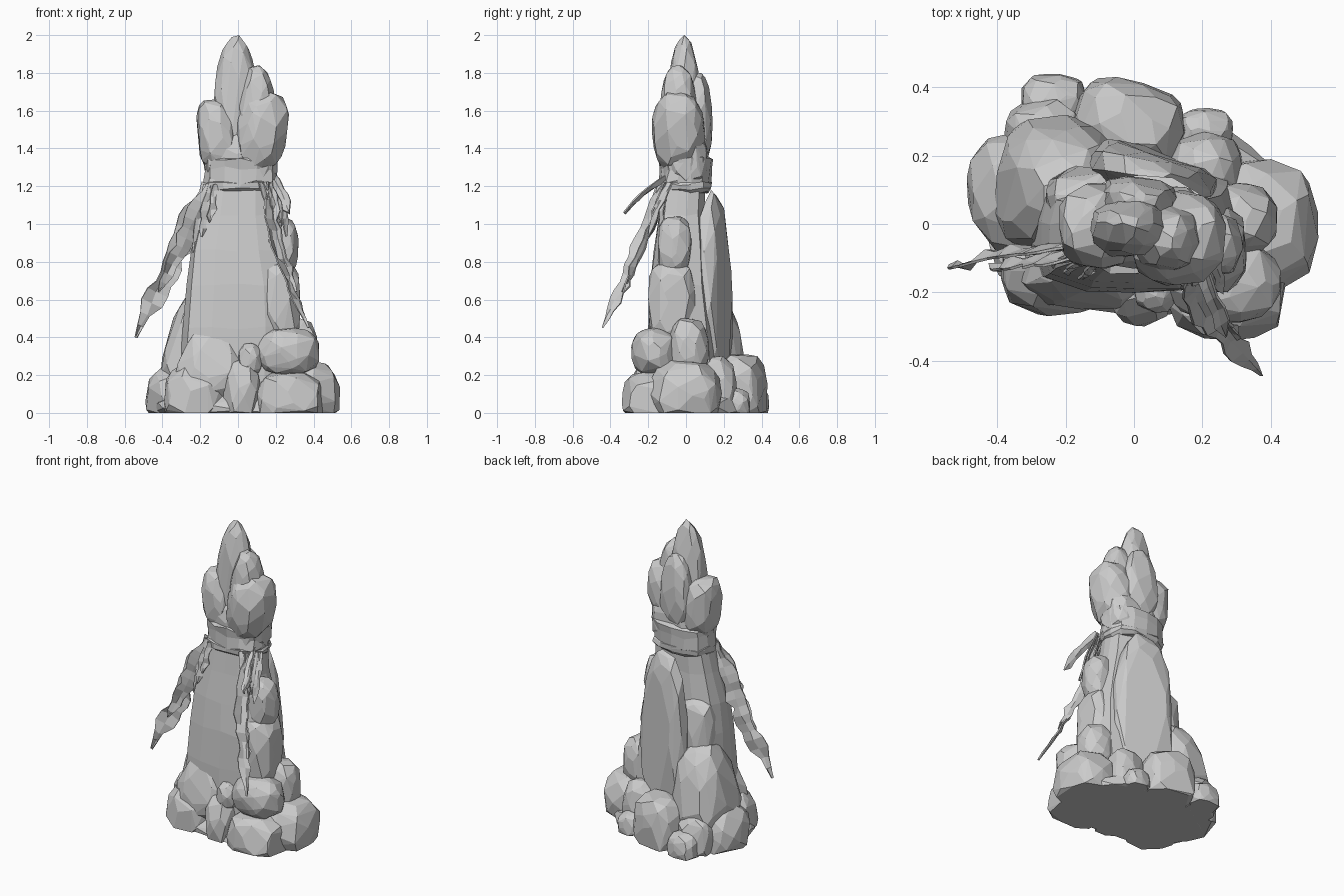
import bpy, bmesh, math, random
from mathutils import Vector, Matrix

cube = bpy.data.objects.get("Cube")
if cube:
    bpy.data.objects.remove(cube, do_unlink=True)

stone = bpy.data.materials.new("pale_grey_stone")
stone.use_nodes = True
GREY = (0.6, 0.6, 0.6, 1)
stone.diffuse_color = GREY
stone.node_tree.nodes["Principled BSDF"].inputs["Base Color"].default_value = GREY


def finish(bm, name):
    bmesh.ops.recalc_face_normals(bm, faces=bm.faces)
    mesh = bpy.data.meshes.new(name)
    bm.to_mesh(mesh)
    bm.free()
    mesh.materials.append(stone)
    obj = bpy.data.objects.new(name, mesh)
    bpy.context.collection.objects.link(obj)
    return obj


def rock(name, x, y, z, taper=0.0, yaw=0.0, lean=0.0, power=2.7, count=70):
    """Faceted boulder: convex hull of jittered points filling the given bounds."""
    rng = random.Random(name)
    golden = math.pi * (3 - math.sqrt(5))
    points = []
    for i in range(count):
        h = 1 - 2 * (i + 0.5) / count
        a = i * golden + rng.uniform(-0.35, 0.35)
        r = math.sqrt(1 - h * h)
        p = Vector((r * math.cos(a), r * math.sin(a), h))
        norm = sum(abs(c) ** power for c in p) ** (1 / power)
        p *= rng.uniform(0.94, 1.0) / norm
        t = (p.z + 1) / 2
        p.x = p.x * (1 - taper * t * t) + lean * p.z
        p.y *= 1 - taper * t * t
        points.append(p)
    # fit the point cloud to the bounds
    bounds = (x, y, z)
    for k in range(3):
        low = min(p[k] for p in points)
        span = max(p[k] for p in points) - low
        a, b = bounds[k]
        for p in points:
            p[k] = a + (b - a) * (p[k] - low) / span
    middle = Vector([sum(b) / 2 for b in bounds])
    turn = Matrix.Rotation(yaw, 3, 'Z')
    bm = bmesh.new()
    for p in points:
        p = turn @ (p - middle) + middle
        bm.verts.new((p.x, p.y, max(p.z, 0)))
    bmesh.ops.remove_doubles(bm, verts=bm.verts, dist=0.004)
    hull = bmesh.ops.convex_hull(bm, input=bm.verts)
    loose = {v for v in hull["geom_interior"] + hull["geom_unused"]
             if isinstance(v, bmesh.types.BMVert)}
    bmesh.ops.delete(bm, geom=list(loose), context='VERTS')
    bmesh.ops.dissolve_limit(bm, angle_limit=0.12, verts=bm.verts, edges=bm.edges)
    return finish(bm, name)


def loft(name, rings, sides=14, power=3.0, jitter=0.006):
    """Closed stack of rounded-box rings given as (z, x0, x1, y0, y1)."""
    rng = random.Random(name)
    bm = bmesh.new()
    loops = []
    for z, x0, x1, y0, y1 in rings:
        loop = []
        for i in range(sides):
            a = math.tau * (i + 0.5) / sides
            c, s = math.cos(a), math.sin(a)
            n = (abs(c) ** power + abs(s) ** power) ** (1 / power)
            loop.append(bm.verts.new((
                (x0 + x1) / 2 + (x1 - x0) / 2 * c / n + rng.uniform(-jitter, jitter),
                (y0 + y1) / 2 + (y1 - y0) / 2 * s / n + rng.uniform(-jitter, jitter),
                z + rng.uniform(-jitter, jitter) * 2)))
        loops.append(loop)
    for low, high in zip(loops, loops[1:]):
        for i in range(sides):
            j = (i + 1) % sides
            bm.faces.new((low[i], low[j], high[j], high[i]))
    bm.faces.new(loops[0])
    bm.faces.new(loops[-1])
    return finish(bm, name)


def ribbon(name, path, across, width, steps=4):
    """Tattered cloth strip with ragged edges and a pointed end."""
    rng = random.Random(name)
    path = [Vector(p) for p in path]
    across = Vector(across).normalized()
    fold = across.cross(path[-1] - path[0]).normalized()
    spine = [a.lerp(b, i / steps) for a, b in zip(path, path[1:]) for i in range(steps)]
    spine.append(path[-1])
    bm = bmesh.new()
    rows = []
    for i, p in enumerate(spine):
        t = i / (len(spine) - 1)
        w = width * min(1, 0.55 + 2 * t, 4 * (1 - t) + 0.08) / 2
        left, right = (w * rng.uniform(0.5, 1.25) for _ in range(2))
        crease = fold * rng.uniform(-0.2, 0.2) * width
        rows.append([bm.verts.new(q) for q in
                     (p - across * left, p + crease, p + across * right)])
    for a, b in zip(rows, rows[1:]):
        for k in range(2):
            bm.faces.new((a[k], a[k + 1], b[k + 1], b[k]))
    obj = finish(bm, name)
    thick = obj.modifiers.new("thickness", 'SOLIDIFY')
    thick.thickness = 0.008
    thick.offset = 0
    return obj


# Central pillar with its flanking slabs
loft("pillar", [
    (0.02, -0.32, 0.3, -0.2, 0.2),
    (0.45, -0.29, 0.3, -0.2, 0.16),
    (0.68, -0.27, 0.28, -0.19, 0.13),
    (0.86, -0.25, 0.24, -0.17, 0.11),
    (1.05, -0.2, 0.2, -0.145, 0.1),
    (1.25, -0.16, 0.18, -0.12, 0.1)], power=4, jitter=0.004)
rock("back_slab", (-0.14, 0.25), (0.06, 0.22), (0.1, 1.18), taper=0.25, yaw=-0.3, power=2.9)
rock("back_left_block", (-0.26, -0.02), (-0.06, 0.17), (0.3, 0.9), power=3.5)
rock("side_column_lower", (0.12, 0.33), (-0.2, 0.05), (0.36, 0.8), power=3.8)
rock("side_column_upper", (0.12, 0.32), (-0.15, 0.03), (0.72, 1.04), power=3)

# Boulders on the ground
rock("base_core", (-0.44, 0.46), (-0.27, 0.31), (-0.1, 0.14))
rock("left_base", (-0.49, -0.08), (-0.09, 0.27), (-0.1, 0.27))
rock("front_left_base", (-0.39, -0.06), (-0.27, 0.06), (-0.1, 0.26))
rock("front_middle_base", (-0.08, 0.12), (-0.3, -0.02), (-0.1, 0.29))
rock("front_right_base", (0.1, 0.45), (-0.34, 0.02), (-0.1, 0.22), power=3.2)
rock("right_base", (0.2, 0.54), (-0.2, 0.19), (-0.1, 0.28))
rock("back_right_base", (0.1, 0.32), (0.06, 0.27), (-0.1, 0.3))
rock("back_right_pebble", (0.13, 0.29), (0.2, 0.34), (-0.05, 0.13))
rock("back_base", (-0.18, 0.15), (0.16, 0.42), (-0.1, 0.31), yaw=-0.3, power=3.2)
rock("back_left_base", (-0.38, -0.14), (0.14, 0.37), (-0.08, 0.24))
rock("back_left_pebble", (-0.33, -0.14), (0.27, 0.44), (-0.06, 0.15))

# Boulders leaning on the pillar
rock("left_tall_boulder", (-0.41, -0.02), (-0.1, 0.32), (0.0, 0.64), taper=0.4, lean=0.08)
rock("front_left_peak", (-0.34, 0.06), (-0.25, 0.0), (0.05, 0.52), taper=0.85, power=3.2)
rock("front_right_boulder", (0.1, 0.43), (-0.29, -0.05), (0.2, 0.45))
rock("right_boulder", (0.2, 0.42), (-0.09, 0.12), (0.18, 0.5))
rock("front_small_stone", (0.0, 0.13), (-0.26, -0.1), (0.2, 0.37))

# Crown of stones
rock("crown_core", (-0.18, 0.21), (-0.13, 0.12), (1.18, 1.5), power=3.5)
rock("crown_left_lobe", (-0.22, 0.0), (-0.13, 0.12), (1.27, 1.66), lean=-0.18, power=3)
rock("crown_right_lobe", (-0.01, 0.27), (-0.18, 0.1), (1.28, 1.7), lean=0.18, power=2.6)
rock("crown_spire", (-0.13, 0.11), (-0.1, 0.08), (1.3, 2.0), taper=0.25, power=2.3)
rock("crown_shoulder", (0.0, 0.2), (-0.14, 0.06), (1.4, 1.84), taper=0.2)
rock("crown_back_shard", (-0.1, 0.13), (0.0, 0.14), (1.33, 1.8), taper=0.35, yaw=-0.15)

# Cloth wrapped around the neck
loft("cloth_band_lower", [
    (1.17, -0.16, 0.19, -0.12, 0.12),
    (1.18, -0.18, 0.205, -0.145, 0.135),
    (1.215, -0.18, 0.205, -0.145, 0.135),
    (1.23, -0.16, 0.19, -0.12, 0.12)], power=2.6)
loft("cloth_band_upper", [
    (1.2, -0.165, 0.195, -0.13, 0.12),
    (1.215, -0.18, 0.205, -0.145, 0.13),
    (1.29, -0.175, 0.205, -0.14, 0.135),
    (1.34, -0.18, 0.215, -0.15, 0.14),
    (1.36, -0.165, 0.195, -0.13, 0.12)], power=2.6, jitter=0.008)

# Long tattered tails, each with a second layer
left_path = [(-0.16, -0.06, 1.21), (-0.25, -0.07, 1.02), (-0.33, -0.08, 0.83),
             (-0.43, -0.1, 0.64), (-0.54, -0.13, 0.4)]
right_path = [(0.17, -0.13, 1.22), (0.17, -0.19, 1.02), (0.22, -0.28, 0.82),
              (0.29, -0.35, 0.64), (0.37, -0.44, 0.45)]
ribbon("left_tail", left_path, (0.85, 0.25, -0.4), 0.12)
ribbon("left_tail_layer", [Vector(p) + Vector((0.01, -0.03, 0)) for p in left_path[:4]],
       (0.8, 0.4, -0.4), 0.1)
ribbon("right_tail", right_path, (0.6, 0.7, -0.25), 0.085)
ribbon("right_tail_layer", [Vector(p) + Vector((0.02, 0.02, 0)) for p in right_path[:4]],
       (0.7, -0.5, 0), 0.07)

# Short torn strips under the band
rng = random.Random(5)
for i in range(6):
    start = Vector((0.12 + 0.02 * i, -0.14 + 0.012 * i, 1.22))
    drop = Vector((rng.uniform(0, 0.06), rng.uniform(-0.12, -0.02), rng.uniform(-0.32, -0.17)))
    bend = start + drop * 0.5 + Vector((0.01, -0.01, 0))
    ribbon(f"right_strip_{i + 1}", [start, bend, start + drop], (0.7, 0.7, 0), 0.04, 3)
ribbon("right_flying_strip", [(0.19, -0.12, 1.24), (0.23, -0.22, 1.17), (0.27, -0.33, 1.06)],
       (0.5, 0.3, 0.6), 0.08, 3)
for i in range(3):
    start = Vector((-0.17 + 0.025 * i, -0.08 - 0.02 * i, 1.21))
    drop = Vector((-0.07 + 0.02 * i, -0.04, -0.36 + 0.08 * i))
    ribbon(f"left_strip_{i + 1}", [start, start + drop * 0.5, start + drop], (0.9, 0.3, 0), 0.05, 3)
